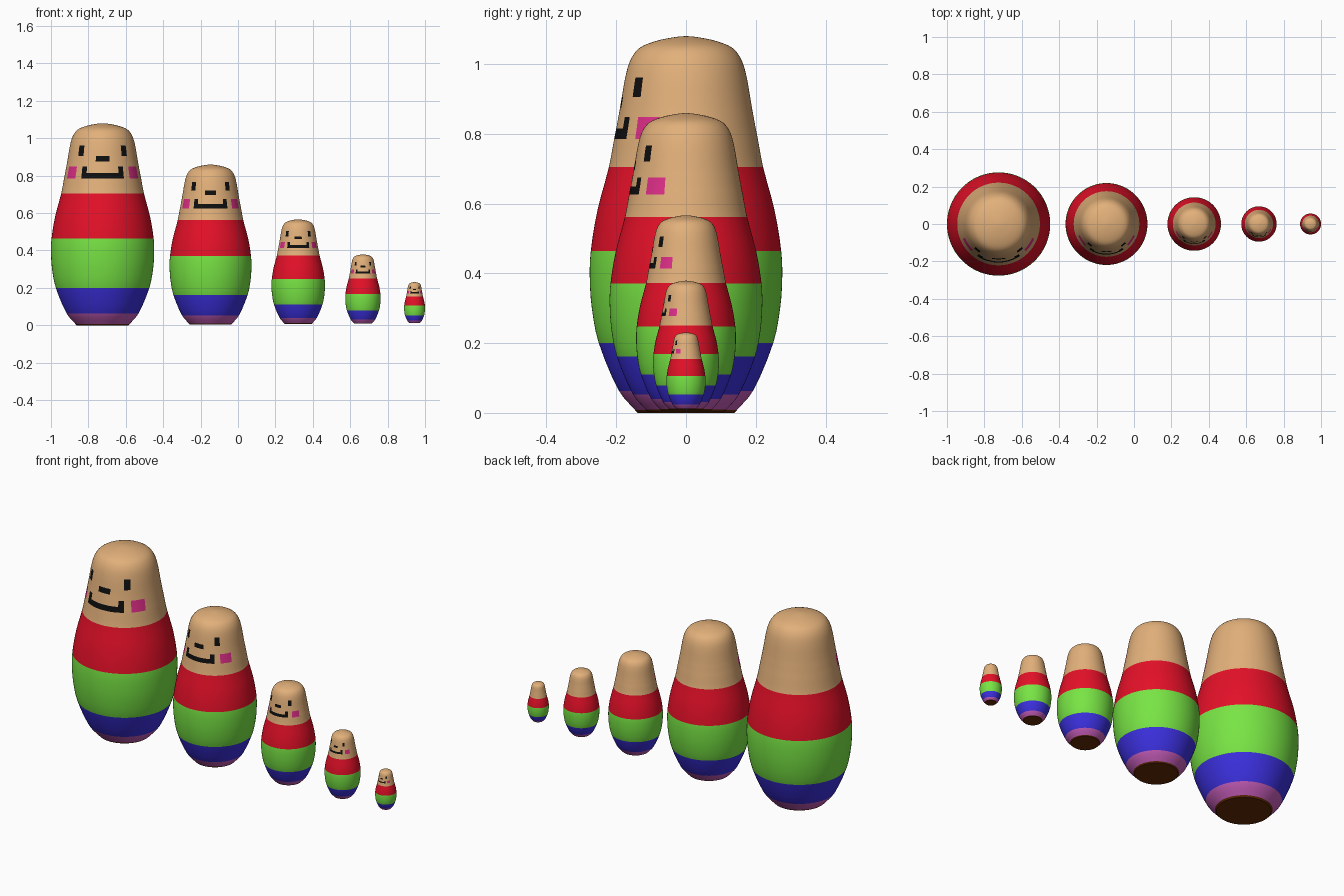
import bpy, bmesh, math
from mathutils import Vector

if "Cube" in bpy.data.objects:
    bpy.data.objects.remove(bpy.data.objects["Cube"])

SEGS = 128


def material(name, rgb):
    lin = [(c / 255 / 12.92) if c < 11 else ((c / 255 + 0.055) / 1.055) ** 2.4 for c in rgb]
    m = bpy.data.materials.new(name)
    m.diffuse_color = (*lin, 1)
    m.use_nodes = True
    m.node_tree.nodes["Principled BSDF"].inputs["Base Color"].default_value = m.diffuse_color
    return m


NAMES = ["brown", "purple", "blue", "green", "red", "wood", "black", "pink"]
COLOURS = [(98, 42, 6), (196, 92, 184), (60, 48, 224), (120, 228, 68),
           (228, 16, 40), (226, 176, 122), (14, 14, 14), (222, 46, 136)]
MATS = [material(n, c) for n, c in zip(NAMES, COLOURS)]

# Lathe profile (radius, height); paint edges fall on these heights
PROFILE = [(.138, 0), (.146, .008), (.192, .063), (.25, .2), (.27, .3), (.276, .39),
           (.273, .464), (.254, .58), (.221, .705), (.206, .785), (.2, .815),
           (.194, .848), (.189, .875), (.184, .905), (.174, .962), (.16, 1.01),
           (.135, 1.045), (.09, 1.065), (.04, 1.076), (0, 1.08)]
BANDS = [.008, .063, .2, .464, .705]

# Painted face: z range, angle range from the front (mirrored), material
FACE = [(.905, .962, 34, 45, 6),     # eyes
        (.875, .905, 0, 11.5, 6),    # nose
        (.785, .815, 0, 34, 6),      # mouth
        (.815, .848, 25, 34, 6),     # mouth corners
        (.785, .848, 45, 68, 7)]     # cheeks


def smooth_profile(pts, steps=3):
    """Catmull-Rom curve through the profile points."""
    p = [Vector(q) for q in pts]
    p = [p[0]] + p + [Vector((-.04, 1.076))]
    out = []
    for i in range(1, len(p) - 2):
        a, b, c, d = p[i - 1:i + 3]
        h = (c - b).length
        m0 = (c - a) / ((b - a).length + h) * h
        m1 = (d - b) / ((d - c).length + h) * h
        for k in range(steps):
            t = k / steps
            out.append(b * (2*t**3 - 3*t**2 + 1) + m0 * (t**3 - 2*t**2 + t)
                       + c * (3*t**2 - 2*t**3) + m1 * (t**3 - t**2))
    return out


def paint(z, angle):
    for z0, z1, a0, a1, mat in FACE:
        if z0 < z < z1 and a0 <= angle <= a1:
            return mat
    return sum(z > b for b in BANDS)


def doll(name, x, s):
    bm = bmesh.new()
    rows = smooth_profile(PROFILE)
    rings = []
    for r, z in rows:
        rings.append([bm.verts.new((r * math.sin(2 * math.pi * j / SEGS),
                                    -r * math.cos(2 * math.pi * j / SEGS), z))
                      for j in range(SEGS)])
    top = bm.verts.new((0, 0, PROFILE[-1][1]))
    # Base disc
    bm.faces.new(rings[0][::-1]).material_index = 0
    # Painted side walls
    for i in range(len(rings) - 1):
        z = (rows[i].y + rows[i + 1].y) / 2
        for j in range(SEGS):
            k = (j + 1) % SEGS
            f = bm.faces.new((rings[i][j], rings[i][k], rings[i + 1][k], rings[i + 1][j]))
            a = (j + .5) * 360 / SEGS
            f.material_index = paint(z, min(a, 360 - a))
    # Crown
    for j in range(SEGS):
        bm.faces.new((rings[-1][j], rings[-1][(j + 1) % SEGS], top)).material_index = 5
    me = bpy.data.meshes.new(name)
    bm.to_mesh(me)
    bm.free()
    for m in MATS:
        me.materials.append(m)
    ob = bpy.data.objects.new(name, me)
    bpy.context.collection.objects.link(ob)
    ob.scale = (s, s, s)
    ob.location = (x, 0, .0145 * (1 - s))
    bpy.ops.object.select_all(action='DESELECT')
    ob.select_set(True)
    bpy.context.view_layer.objects.active = ob
    bpy.ops.object.shade_smooth_by_angle(angle=math.radians(40))


# Nesting dolls, largest to smallest
for n, x, s in [("largest_doll", -.724, 1), ("large_doll", -.147, .793),
                ("medium_doll", .322, .518), ("small_doll", .668, .342),
                ("smallest_doll", .944, .203)]:
    doll(n, x, s)
